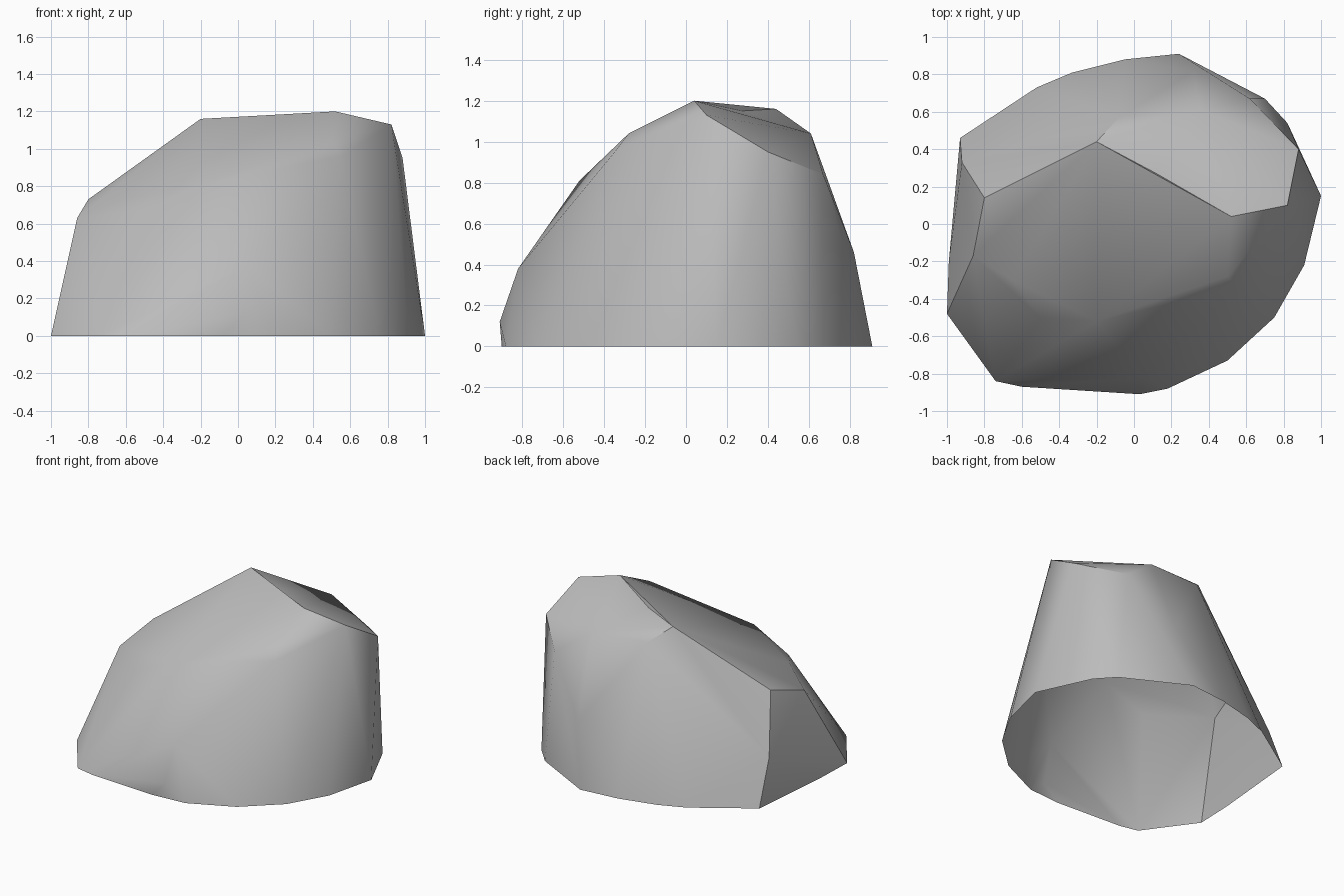
import bpy
import bmesh
from math import radians

default_cube = bpy.data.objects.get("Cube")
if default_cube:
    bpy.data.objects.remove(default_cube, do_unlink=True)

# Corner positions of the boulder, in hundredths of a unit
ground_outline = [(-100, -48), (-74, -84), (-60, -87), (-8, -90), (18, -88), (50, -73),
                  (75, -50), (91, -22), (100, 15), (82, 54), (70, 67), (24, 91),
                  (-5, 88), (-33, 81), (-52, 73), (-93, 46), (-99, -20)]
lower_bulges = [(3, -91, 12), (5, -82, 38), (32, 82, 46), (-92, 33, 33), (90, 22, 60)]
shoulders = [(-20, -52, 81), (-50, -50, 67), (-65, -30, 72), (-86, -17, 63),
             (-80, 14, 73), (55, -34, 96), (88, 40, 95), (62, 67, 84)]
crown = [(52, 4, 120), (82, 10, 113), (50, -28, 104), (-20, 44, 116),
         (-8, 57, 106), (35, 61, 104), (12, 27, 118)]


def flat_material(name, colour):
    material = bpy.data.materials.new(name)
    material.use_nodes = True
    material.diffuse_color = colour
    shader = material.node_tree.nodes["Principled BSDF"]
    shader.inputs["Base Color"].default_value = colour
    shader.inputs["Roughness"].default_value = 0.9
    return material


def build_boulder(name, corners, material):
    """Wrap a hull around the corners and leave the underside open."""
    bm = bmesh.new()
    for corner in corners:
        bm.verts.new([value / 100 for value in corner])
    bmesh.ops.convex_hull(bm, input=bm.verts[:])
    bmesh.ops.recalc_face_normals(bm, faces=bm.faces[:])

    underside = [f for f in bm.faces if all(v.co.z < 0.001 for v in f.verts)]
    bmesh.ops.delete(bm, geom=underside, context="FACES")
    loose = [v for v in bm.verts if not v.link_faces]
    bmesh.ops.delete(bm, geom=loose, context="VERTS")

    # Dip in the ridge between the two summits
    for vert in bm.verts:
        if vert.co.z > 1.175 and vert.co.x < 0.3:
            vert.co.z = 1.15

    mesh = bpy.data.meshes.new(name)
    bm.to_mesh(mesh)
    bm.free()
    mesh.materials.append(material)
    boulder = bpy.data.objects.new(name, mesh)
    bpy.context.collection.objects.link(boulder)
    return boulder


stone = flat_material("stone_grey", (0.5, 0.5, 0.5, 1))
ground_corners = [(x, y, 0) for x, y in ground_outline]
boulder = build_boulder("boulder", ground_corners + lower_bulges + shoulders + crown, stone)

# Soft facets with crisp main ridges
bpy.ops.object.select_all(action="DESELECT")
boulder.select_set(True)
bpy.context.view_layer.objects.active = boulder
bpy.ops.object.shade_smooth_by_angle(angle=radians(35))
